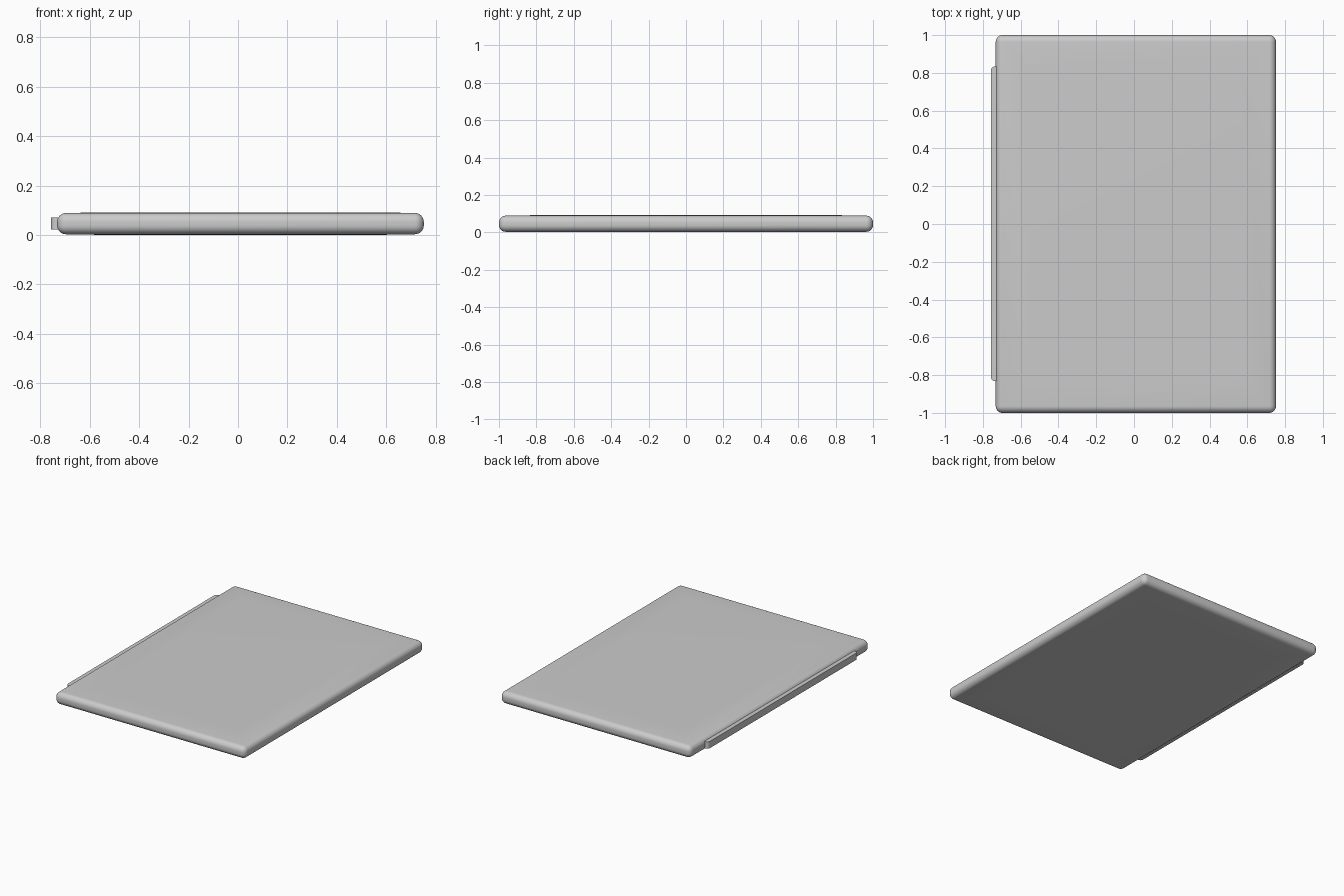
import bpy, bmesh
from mathutils import Matrix, Vector

if "Cube" in bpy.data.objects:
    bpy.data.objects.remove(bpy.data.objects["Cube"])


def box(bm, lo, hi):
    lo, hi = Vector(lo), Vector(hi)
    bmesh.ops.create_cube(bm, size=1, matrix=Matrix.Translation((lo + hi) / 2)
                          @ Matrix.Diagonal((*(hi - lo), 1)))


def finish(name, bm, angle):
    mesh = bpy.data.meshes.new(name)
    bm.to_mesh(mesh)
    bm.free()
    ob = bpy.data.objects.new(name, mesh)
    bpy.context.collection.objects.link(ob)
    bpy.ops.object.select_all(action='DESELECT')
    ob.select_set(True)
    bpy.context.view_layer.objects.active = ob
    bpy.ops.object.shade_smooth_by_angle(angle=angle)
    return ob


# Slab with nearly full-round edges and very slightly domed broad faces
bm = bmesh.new()
box(bm, (-0.732, -1, 0.003), (0.752, 1, 0.089))
bmesh.ops.bevel(bm, geom=bm.edges[:], offset=0.036, segments=8,
                profile=0.5, affect='EDGES')
for face in sorted(bm.faces, key=lambda f: -f.calc_area())[:2]:
    lift = face.normal.z * 0.0025
    bmesh.ops.inset_region(bm, faces=[face], thickness=0.2)
    for v in face.verts:
        v.co.z += lift
finish("slab_body", bm, 0.6)

# Thin connector strip along the left edge, rounded at its outer ends
bm = bmesh.new()
box(bm, (-0.757, -0.832, 0.022), (-0.705, 0.835, 0.070))
ends = [e for e in bm.edges if all(v.co.x < -0.75 for v in e.verts)
        and abs(e.verts[0].co.y - e.verts[1].co.y) < 1e-4]
bmesh.ops.bevel(bm, geom=ends, offset=0.022, segments=6,
                profile=0.5, affect='EDGES')
finish("edge_strip", bm, 0.6)
